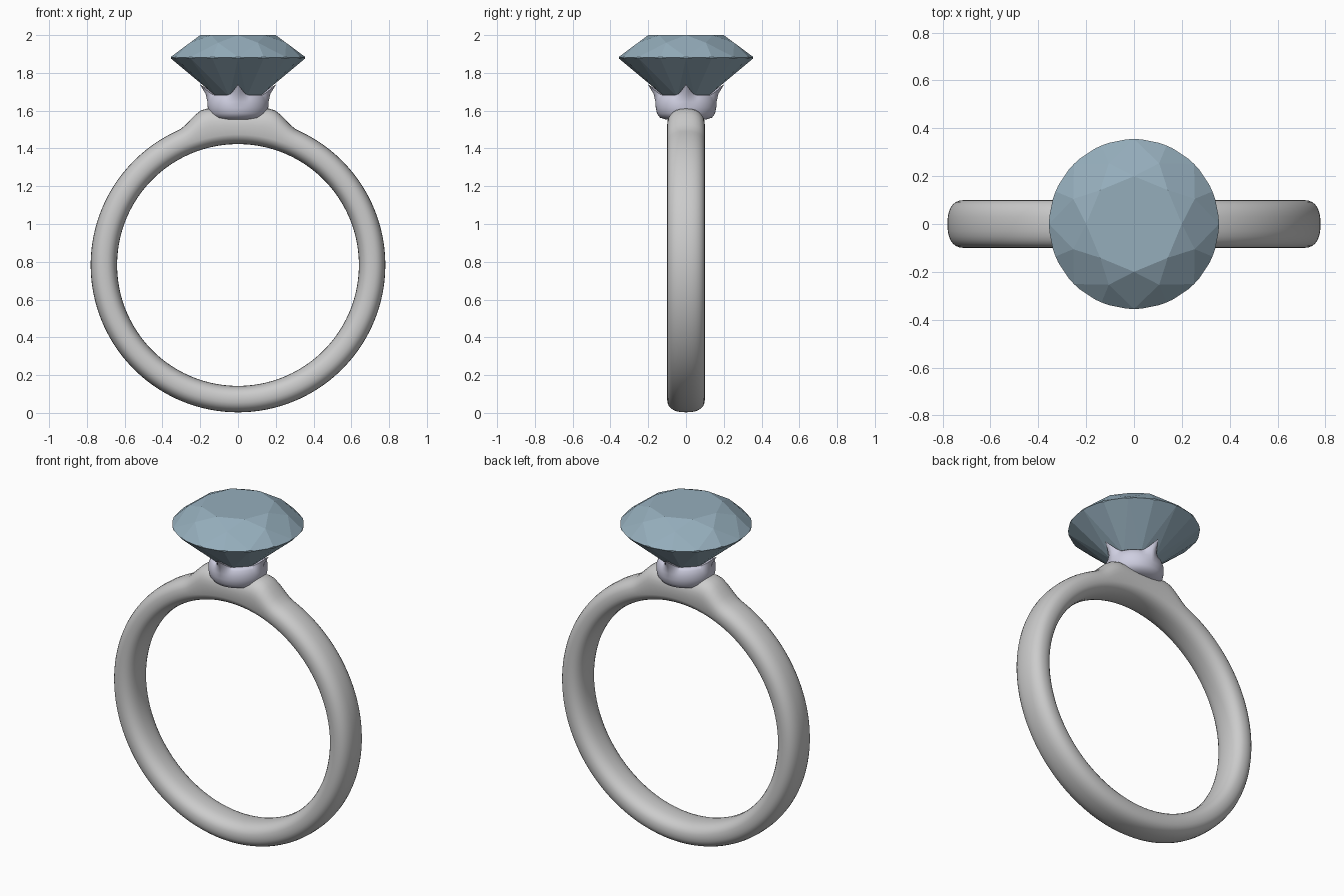
import bpy, bmesh
from math import sin, cos, pi, cos as _c, copysign
from mathutils import Vector

if "Cube" in bpy.data.objects:
    bpy.data.objects.remove(bpy.data.objects["Cube"])


def finish(name, bm, color=None, smooth=None):
    bmesh.ops.recalc_face_normals(bm, faces=bm.faces)
    me = bpy.data.meshes.new(name)
    bm.to_mesh(me)
    bm.free()
    ob = bpy.data.objects.new(name, me)
    bpy.context.collection.objects.link(ob)
    if color:
        mat = bpy.data.materials.new(name + "_material")
        mat.diffuse_color = color
        mat.use_nodes = True
        mat.node_tree.nodes["Principled BSDF"].inputs["Base Color"].default_value = mat.diffuse_color
        me.materials.append(mat)
    if smooth:
        bpy.ops.object.select_all(action='DESELECT')
        ob.select_set(True)
        bpy.context.view_layer.objects.active = ob
        bpy.ops.object.shade_smooth_by_angle(angle=smooth)
    return ob


def bridge(bm, a, b):
    n = len(a)
    for i in range(n):
        j = (i + 1) % n
        bm.faces.new((a[i], a[j], b[j], b[i]))


def polar(r, a, z):
    return Vector((r * cos(a), r * sin(a), z))


def smoothstep(t):
    t = min(1, max(0, t))
    return t * t * (3 - 2 * t)


# Band: rounded section swept round a circle, swelling into shoulders on top
CZ, R_MID, HALF_T, HALF_W = 0.783, 0.71, 0.07, 0.1
SEG, SEC = 160, 28
bm = bmesh.new()
rings = []
for i in range(SEG):
    a = -pi + 2 * pi * i / SEG                      # angle measured from the top
    flat = 0.828 / cos(min(abs(a), 0.22))           # level platform under the setting
    bump = (flat - 0.78) * (1 - smoothstep((abs(a) - 0.19) / 0.23))
    ring = []
    for k in range(SEC):
        t = 2 * pi * k / SEC
        c, s = cos(t), sin(t)
        y = HALF_W * copysign(abs(c) ** 0.8, c)
        r = R_MID + HALF_T * copysign(abs(s) ** 0.85, s)
        if s > -1e-6:
            r += bump * (0.6 + 0.4 * s)
        ring.append(bm.verts.new((r * sin(a), y, CZ + r * cos(a))))
    rings.append(ring)
for i in range(SEG):
    bridge(bm, rings[i], rings[(i + 1) % SEG])
finish("band", bm, smooth=pi / 3)

# Setting: turned cup whose rim is drawn out into four pointed prongs
profile = [(0.06, 1.55, 0), (0.105, 1.553, 0), (0.138, 1.563, 0), (0.154, 1.585, 0),
           (0.16, 1.615, 0), (0.159, 1.645, 0.05), (0.15, 1.67, 0.35),
           (0.14, 1.683, 1), (0.11, 1.68, 0.35), (0.05, 1.63, 0)]
N = 96
bm = bmesh.new()
rings = []
for r, z, pull in profile:
    ring = []
    for i in range(N):
        a = 2 * pi * i / N
        off = abs((a + pi / 4) % (pi / 2) - pi / 4)
        w = pull * max(0, 1 - off / 0.42) ** 2
        ring.append(bm.verts.new(polar(r + 0.062 * w, a, z + 0.056 * w)))
    rings.append(ring)
for p, q in zip(rings, rings[1:]):
    bridge(bm, p, q)
bm.faces.new(rings[0])
bm.faces.new(rings[-1])
finish("setting", bm, (0.62, 0.62, 0.75, 1), smooth=pi / 3)

# Gem: round blank cut by facet planes into a brilliant
GR, ZT, ZG, ZB, ZC = 0.355, 2.0, 1.885, 1.876, 1.58
bm = bmesh.new()
bmesh.ops.create_cone(bm, cap_ends=True, segments=96, radius1=GR, radius2=GR, depth=0.6)
bmesh.ops.translate(bm, verts=bm.verts, vec=(0, 0, 1.8))
inside = Vector((0, 0, 1.88))


def cut(p, q, r):
    n = (q - p).cross(r - p).normalized()
    if n.dot(inside - p) > 0:
        n = -n
    res = bmesh.ops.bisect_plane(bm, geom=bm.verts[:] + bm.edges[:] + bm.faces[:], dist=1e-6,
                                 plane_co=p, plane_no=n, clear_outer=True)
    edges = [e for e in res["geom_cut"] if isinstance(e, bmesh.types.BMEdge) and e.is_boundary]
    if len(edges) > 2:
        bmesh.ops.holes_fill(bm, edges=edges, sides=0)


STEP, HALF = pi / 4, pi / 8
TR, SR, LR = 0.2, 0.275, 0.12                       # table, star and lower facet radii
star_z = ZT - (ZT - ZG) / (GR - TR) * (SR * cos(HALF) - TR)
low_z = ZC + (ZB - ZC) / GR * LR * cos(HALF)
cut(Vector((0, 0, ZT)), Vector((1, 0, ZT)), Vector((0, 1, ZT)))
for k in range(8):
    a = k * STEP
    side = polar(1, a + pi / 2, 0)
    girdle_top, girdle_low = polar(GR, a, ZG), polar(GR, a, ZB)
    cut(girdle_top, polar(TR, a, ZT), girdle_top + side)            # crown main
    cut(girdle_low, Vector((0, 0, ZC)), girdle_low + side)          # pavilion main
for k in range(8):
    a = k * STEP
    m = a + HALF
    cut(polar(TR, a, ZT), polar(TR, a + STEP, ZT), polar(SR, m, star_z))   # star
    for g in (a, a + STEP):
        cut(polar(GR, g, ZG), polar(GR, m, ZG), polar(SR, m, star_z))      # upper girdle
        cut(polar(GR, g, ZB), polar(GR, m, ZB), polar(LR, m, low_z))       # lower girdle
bmesh.ops.remove_doubles(bm, verts=bm.verts, dist=1e-4)
finish("gem", bm, (0.3, 0.42, 0.5, 1))
